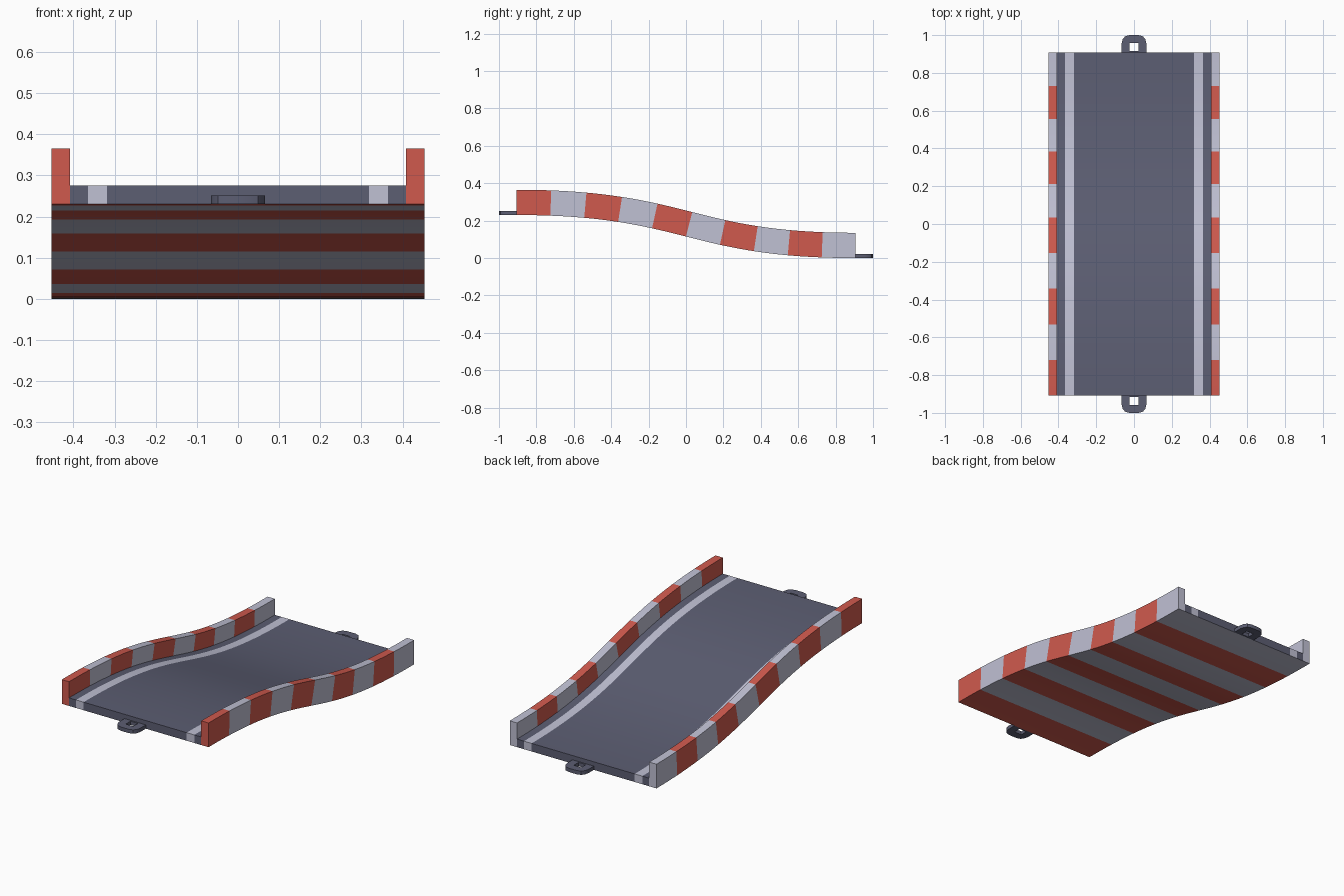
import bpy, bmesh, math

if "Cube" in bpy.data.objects:
    bpy.data.objects.remove(bpy.data.objects["Cube"])

def material(name, rgb):
    m = bpy.data.materials.new(name)
    m.diffuse_color = (*rgb, 1)
    m.use_nodes = True
    m.node_tree.nodes["Principled BSDF"].inputs["Base Color"].default_value = m.diffuse_color
    return m

RED = material("kerb red", (0.63, 0.102, 0.076))
WHITE = material("pale grey", (0.527, 0.533, 0.658))
SLATE = material("slate", (0.107, 0.112, 0.17))
MATS = [RED, WHITE, SLATE]

HALF, DROP = 0.907, 0.23       # half length of the track and its drop
STRIPES, SUB = 10, 5
N = STRIPES * SUB


def station(t):
    """Point (y, z) and upward normal on the S-shaped bezier slope."""
    lo, hi = 0.0, 1.0
    for _ in range(40):
        s = (lo + hi) / 2
        if 1.5 * s - 1.5 * s * s + s ** 3 < t:
            lo = s
        else:
            hi = s
    dy = (1.5 - 3 * s + 3 * s * s) * 2 * HALF
    dz = -6 * s * (1 - s) * DROP
    d = math.hypot(dy, dz)
    return (2 * t - 1) * HALF, DROP * (1 - 3 * s * s + 2 * s ** 3), -dz / d, dy / d


PATH = [station(i / N) for i in range(N + 1)]


def finish(bm, name):
    bmesh.ops.recalc_face_normals(bm, faces=bm.faces)
    me = bpy.data.meshes.new(name)
    bm.to_mesh(me)
    bm.free()
    for m in MATS:
        me.materials.append(m)
    ob = bpy.data.objects.new(name, me)
    bpy.context.collection.objects.link(ob)
    bpy.ops.object.select_all(action='DESELECT')
    ob.select_set(True)
    bpy.context.view_layer.objects.active = ob
    bpy.ops.object.shade_smooth_by_angle(angle=math.radians(30))
    return ob


def sweep(name, xs, height, column_mats=None):
    """Slab of columns swept along the slope; stripes where no column colour is given."""
    bm = bmesh.new()
    low = [[bm.verts.new((x, y, z)) for x in xs] for y, z, ny, nz in PATH]
    top = [[bm.verts.new((x, y + ny * height, z + nz * height)) for x in xs]
           for y, z, ny, nz in PATH]

    def face(vs, mat):
        bm.faces.new(vs).material_index = mat

    last = len(xs) - 1
    for i in range(N):
        stripe = (i // SUB) % 2
        for c in range(last):
            face((low[i][c], low[i][c+1], low[i+1][c+1], low[i+1][c]), stripe)
            face((top[i][c], top[i+1][c], top[i+1][c+1], top[i][c+1]),
                 column_mats[c] if column_mats else stripe)
        for c in (0, last):
            face((low[i][c], low[i+1][c], top[i+1][c], top[i][c]),
                 2 if column_mats else stripe)
    for i, end in ((0, 0), (N, 1)):
        for c in range(last):
            face((low[i][c], low[i][c+1], top[i][c+1], top[i][c]),
                 column_mats[c] if column_mats else end)
    return finish(bm, name)


# road deck with two painted side lines, striped underneath
sweep("road_deck", [-0.408, -0.365, -0.318, 0.318, 0.365, 0.408], 0.045, [2, 1, 2, 1, 2])

# striped kerb walls
sweep("kerb_left", [-0.453, -0.408], 0.135)
sweep("kerb_right", [0.408, 0.453], 0.135)


def connector(name, side, z0):
    """Flat rounded loop at one end: paired outer and inner outlines."""
    half_out = [(0.066, 0.905), (0.066, 0.955), (0.060, 0.978), (0.048, 0.993), (0.025, 1.0)]
    half_in = [(0.023, 0.905), (0.023, 0.93), (0.023, 0.957), (0.018, 0.957), (0.010, 0.957)]
    outer = half_out + [(-x, y) for x, y in reversed(half_out)]
    inner = half_in + [(-x, y) for x, y in reversed(half_in)]
    bm = bmesh.new()
    rings = [[bm.verts.new((x, y * side, z)) for x, y in line]
             for line, z in ((outer, z0), (outer, z0 + 0.021),
                             (inner, z0 + 0.021), (inner, z0))]
    for a in range(4):
        r, q = rings[a], rings[(a + 1) % 4]
        for i in range(len(outer) - 1):
            bm.faces.new((r[i], r[i+1], q[i+1], q[i]))
    for i in (0, -1):
        bm.faces.new([r[i] for r in rings])
    # strip closing the loop against the deck
    bar = bmesh.ops.create_cube(bm, size=1)["verts"]
    for v in bar:
        v.co = (v.co.x * 0.046, side * 0.91 + v.co.y * 0.01, z0 + 0.0105 + v.co.z * 0.021)
    for f in bm.faces:
        f.material_index = 2
    return finish(bm, name)


# connector loops at the high front and low back ends
connector("front_connector", -1, DROP)
connector("back_connector", 1, 0.0)
